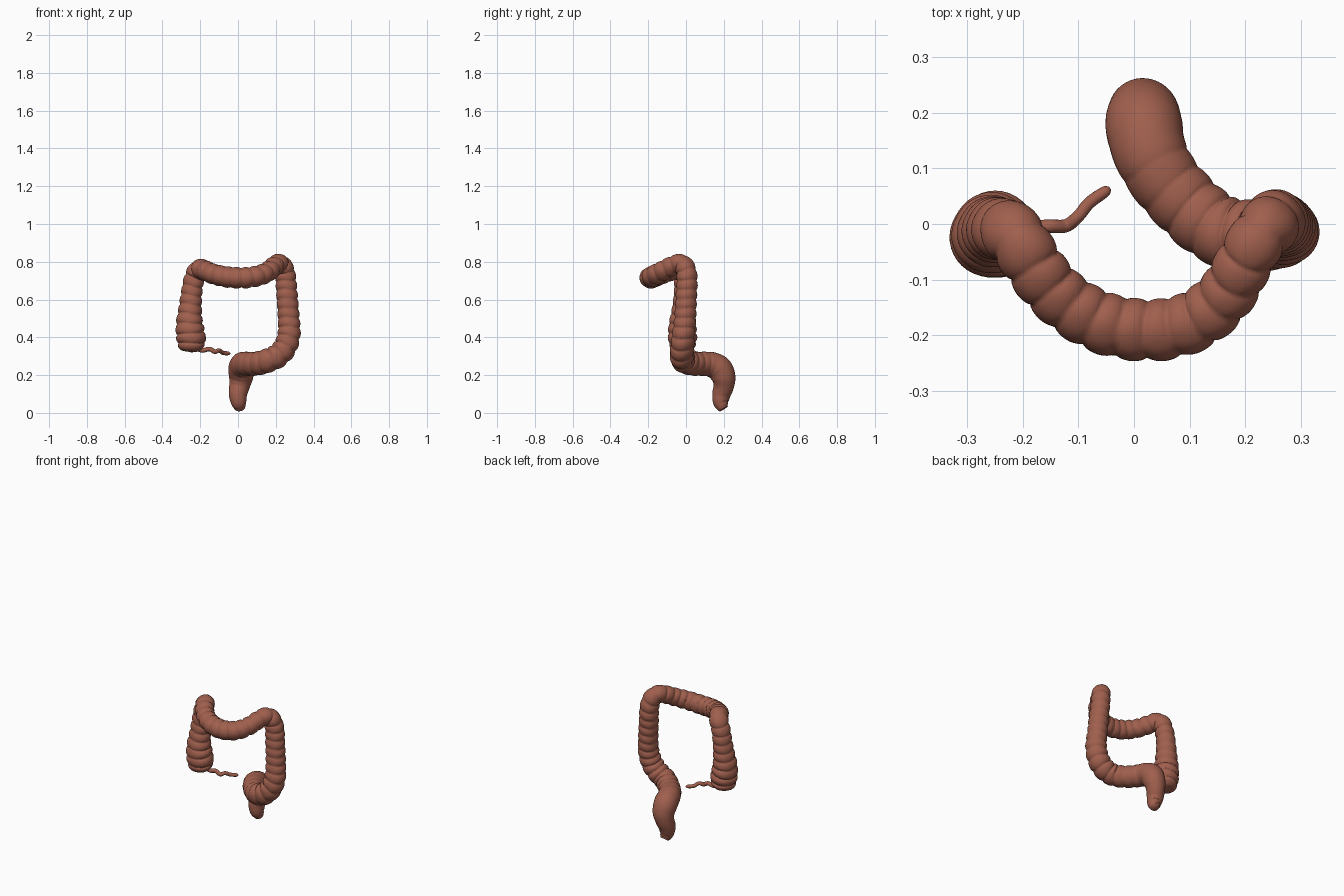
import bpy, bmesh, math
from mathutils import Vector

if "Cube" in bpy.data.objects:
    bpy.data.objects.remove(bpy.data.objects["Cube"])

mat = bpy.data.materials.new("tissue")
mat.diffuse_color = (0.35, 0.115, 0.075, 1)
mat.use_nodes = True
mat.node_tree.nodes["Principled BSDF"].inputs["Base Color"].default_value = mat.diffuse_color


def spline(pts, n):
    """Catmull-Rom through (x, y, z, radius) points, n samples per span."""
    p = [Vector(q) for q in pts]
    p = [2 * p[0] - p[1]] + p + [2 * p[-1] - p[-2]]
    out = []
    for i in range(1, len(p) - 2):
        a, b, c, d = p[i - 1:i + 3]
        for k in range(n):
            t = k / n
            out.append(0.5 * (2 * b + (c - a) * t + (2 * a - 5 * b + 4 * c - d) * t * t
                              + (3 * b - a - 3 * c + d) * t ** 3))
    return out + [p[-2]]


def rings(samples, sides, bump, pitch=0.05):
    """Sweep bumpy circles along the samples, with pouches every pitch."""
    out, length, up = [], 0.0, Vector((0, -1, 0))
    pos = [s.to_3d() for s in samples]
    for i, s in enumerate(samples):
        tan = (pos[min(i + 1, len(pos) - 1)] - pos[max(i - 1, 0)]).normalized()
        if i:
            length += (pos[i] - pos[i - 1]).length
        up = (up - tan * up.dot(tan)).normalized()
        side = tan.cross(up)
        amp = bump(i / (len(samples) - 1))
        ring = []
        for j in range(sides):
            a = 2 * math.pi * j / sides
            pouch = math.sqrt(abs(math.sin(math.pi * length / pitch + 0.25 * math.sin(a * 2)))) - 0.65
            band = 0.6 + 0.4 * abs(math.sin(1.5 * a))
            r = s[3] * (1 + amp * pouch * band - 0.25 * amp * (1 - band))
            ring.append(pos[i] + (up * math.cos(a) + side * math.sin(a)) * r)
        out.append(ring)
    return out


def tube(name, loops, cap_start=False, cap_end=False):
    bm = bmesh.new()
    vs = [[bm.verts.new(c) for c in ring] for ring in loops]
    n = len(vs[0])
    for a, b in zip(vs, vs[1:]):
        for j in range(n):
            bm.faces.new((a[j], a[(j + 1) % n], b[(j + 1) % n], b[j]))
    if cap_start:
        bm.faces.new(vs[0][::-1])
    if cap_end:
        bm.faces.new(vs[-1])
    bmesh.ops.recalc_face_normals(bm, faces=bm.faces)
    me = bpy.data.meshes.new(name)
    bm.to_mesh(me)
    bm.free()
    me.polygons.foreach_set("use_smooth", [True] * len(me.polygons))
    me.materials.append(mat)
    ob = bpy.data.objects.new(name, me)
    bpy.context.collection.objects.link(ob)


# Centre line of the whole colon, part by part (x, y, z, radius)
parts = [
    ("caecum_and_ascending_colon", [
        (-0.245, -0.015, 0.322, 0.012), (-0.245, -0.016, 0.332, 0.048), (-0.247, -0.018, 0.36, 0.069),
        (-0.25, -0.02, 0.41, 0.075), (-0.257, -0.02, 0.47, 0.07), (-0.254, -0.015, 0.54, 0.061),
        (-0.247, -0.01, 0.62, 0.055), (-0.237, -0.01, 0.69, 0.053), (-0.222, -0.013, 0.735, 0.053)]),
    ("transverse_colon", [
        (-0.203, -0.035, 0.76, 0.053), (-0.172, -0.085, 0.752, 0.052), (-0.13, -0.132, 0.735, 0.052),
        (-0.06, -0.175, 0.72, 0.054), (0.03, -0.19, 0.715, 0.054), (0.11, -0.172, 0.727, 0.053),
        (0.165, -0.125, 0.752, 0.051), (0.197, -0.07, 0.78, 0.05)]),
    ("descending_colon", [
        (0.222, -0.025, 0.79, 0.05), (0.245, 0.0, 0.755, 0.052), (0.254, 0.005, 0.69, 0.054),
        (0.261, 0.0, 0.6, 0.055), (0.268, -0.005, 0.5, 0.056), (0.27, -0.013, 0.42, 0.059),
        (0.25, -0.02, 0.35, 0.061)]),
    ("sigmoid_colon", [
        (0.205, -0.022, 0.3, 0.062), (0.15, -0.01, 0.275, 0.062), (0.1, 0.03, 0.262, 0.062),
        (0.055, 0.08, 0.26, 0.063)]),
    ("rectum", [
        (0.028, 0.13, 0.257, 0.066), (0.018, 0.175, 0.235, 0.069), (0.016, 0.198, 0.19, 0.064),
        (0.008, 0.2, 0.145, 0.055), (0.0, 0.188, 0.1, 0.049), (0.003, 0.184, 0.06, 0.042),
        (0.008, 0.192, 0.035, 0.033), (0.01, 0.2, 0.022, 0.025)]),
]
STEP = 14
path = [p for _, pts in parts for p in pts]


def haustra(t):
    # pouches fade out towards the rectum
    return 0.19 if t < 0.7 else max(0.0, 0.19 * (1 - (t - 0.7) / 0.12))


loops = rings(spline(path, STEP), 40, haustra)
start = 0
for k, (name, pts) in enumerate(parts):
    end = min((start + len(pts)) * STEP, len(loops) - 1) if k < len(parts) - 1 else len(loops) - 1
    first = start * STEP
    tube(name, loops[first:end + 1], k == 0, k == len(parts) - 1)
    start += len(pts)

# Rounded caecal pouch bulging inwards
pouch = [(-0.25, -0.02, 0.395, 0.05), (-0.215, -0.015, 0.395, 0.05),
         (-0.185, -0.01, 0.393, 0.033), (-0.17, -0.008, 0.392, 0.008)]
tube("caecal_pouch", rings(spline(pouch, 8), 32, lambda t: 0), True, True)

# Thin wavy appendix
appendix = [(-0.235, -0.01, 0.36, 0.012), (-0.195, -0.006, 0.331, 0.012), (-0.152, -0.004, 0.338, 0.012),
            (-0.122, -0.003, 0.324, 0.012), (-0.1, 0.014, 0.331, 0.011), (-0.08, 0.038, 0.318, 0.011),
            (-0.052, 0.058, 0.315, 0.01), (-0.043, 0.064, 0.314, 0.004)]
tube("appendix", rings(spline(appendix, 8), 16, lambda t: 0), True, True)
